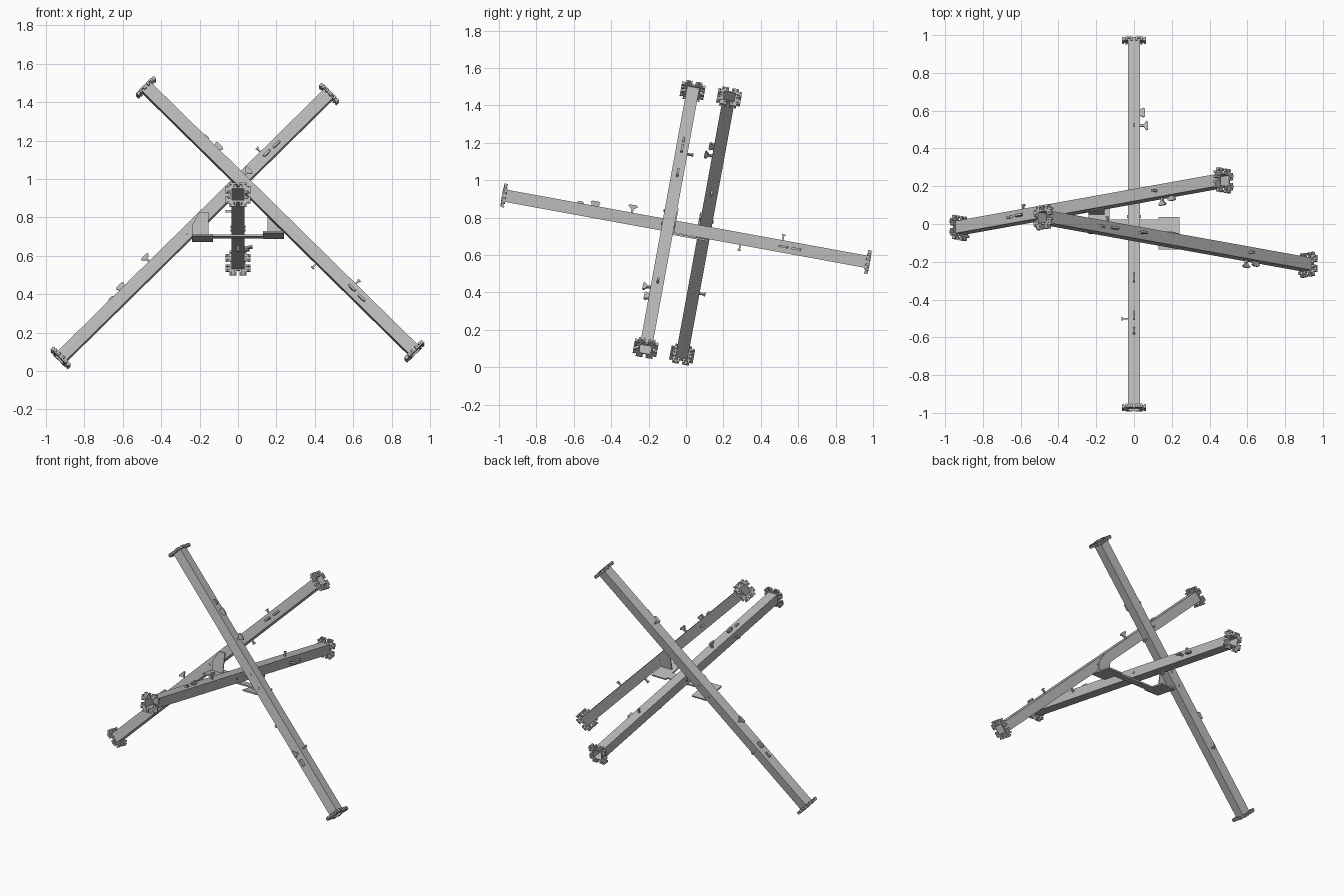
import bpy, bmesh
from mathutils import Vector, Matrix

cube = bpy.data.objects.get("Cube")
if cube:
    bpy.data.objects.remove(cube, do_unlink=True)

GREY = (0.5, 0.5, 0.5, 1)
steel = bpy.data.materials.new("light_grey_steel")
steel.use_nodes = True
steel.diffuse_color = GREY
steel.node_tree.nodes["Principled BSDF"].inputs["Base Color"].default_value = GREY

HALF = 0.033      # half width of a tube
LENGTH = 2.0


def frame(origin, x, y):
    """Matrix with the given x and y axes; z completes it."""
    x, y = Vector(x).normalized(), Vector(y).normalized()
    m = Matrix((x, y, x.cross(y))).transposed().to_4x4()
    m.translation = origin
    return m


def finish(name, bm, matrix):
    bmesh.ops.recalc_face_normals(bm, faces=bm.faces)
    mesh = bpy.data.meshes.new(name)
    bm.to_mesh(mesh)
    bm.free()
    mesh.materials.append(steel)
    ob = bpy.data.objects.new(name, mesh)
    ob.matrix_world = matrix
    bpy.context.collection.objects.link(ob)
    return ob


def prism(bm, points, depth, matrix=Matrix()):
    """Extrude an xy outline by depth, centred on z = 0."""
    face = bm.faces.new([bm.verts.new(matrix @ Vector((u, v, -depth / 2))) for u, v in points])
    out = bmesh.ops.extrude_face_region(bm, geom=[face])["geom"]
    move = matrix.to_3x3() @ Vector((0, 0, depth))
    bmesh.ops.translate(bm, vec=move, verts=[g for g in out if isinstance(g, bmesh.types.BMVert)])


def mirrored(half):
    return half + [(-u, v) for u, v in reversed(half)]


CLEAT = mirrored([(0.006, 0), (0.006, 0.018), (0.026, 0.034), (0.02, 0.042)])
HORN = mirrored([(0.018, 0), (0.026, 0.02), (0.016, 0.026)])
PEG = mirrored([(0.004, 0), (0.004, 0.024), (0.009, 0.024), (0.009, 0.032)])
LOW = mirrored([(0.02, 0), (0.012, 0.01)])
STUD = mirrored([(0.006, 0), (0.006, 0.018), (0.011, 0.022), (0.009, 0.031)])
BOLT = mirrored([(0.006, 0), (0.006, 0.005)])


def on_face(t, quarter, shift=0.0):
    """Spot at t along the tube on one of its four faces; quarter 0 is the top."""
    turn = Matrix.Rotation(quarter * 1.5707963, 4, 'X')
    return turn @ Matrix.Translation((t, HALF, shift))


def build_beam(name, centre, axis, up):
    m = frame(centre, axis, up)

    # hollow open tube
    bm = bmesh.new()
    bmesh.ops.create_cube(bm, size=1)
    bmesh.ops.scale(bm, vec=(LENGTH, HALF * 2, HALF * 2), verts=bm.verts)
    bmesh.ops.delete(bm, geom=[f for f in bm.faces if abs(f.normal.x) > 0.9], context='FACES')
    tube = finish(name + "_tube", bm, m)
    wall = tube.modifiers.new("wall", 'SOLIDIFY')
    wall.thickness = 0.004
    wall.offset = -1

    # cleats, horns and pegs along the tube
    bm = bmesh.new()
    for shape, t, quarter in ((CLEAT, -0.30, 0), (HORN, -0.50, 0), (LOW, -0.58, 0), (PEG, 0.52, 0),
                              (CLEAT, 0.53, 1), (HORN, 0.60, 1), (PEG, -0.51, 3), (PEG, 0.30, 2)):
        prism(bm, shape, 0.012, on_face(t, quarter))
    for t in (-0.06, 0.04):
        for quarter in (1, 3):
            prism(bm, BOLT, 0.012, on_face(t, quarter))
    finish(name + "_cleats", bm, m)

    # studded collars at both ends
    bm = bmesh.new()
    for end in (-1, 1):
        for quarter in range(4):
            prism(bm, mirrored([(0.006, 0), (0.006, 0.007)]), HALF * 2 + 0.014,
                  on_face(end * (LENGTH / 2 - 0.01), quarter))
            for shift in (-0.04, -0.014, 0.014, 0.04):
                spot = on_face(end * (LENGTH / 2 - 0.012), quarter, shift)
                prism(bm, STUD, 0.011, spot)
            # outward hooks lying in the plane of the collar
            for shift in (-0.028, 0.028):
                spot = on_face(end * (LENGTH / 2 - 0.006), quarter, shift)
                prism(bm, STUD, 0.008, spot @ Matrix.Rotation(1.5707963, 4, 'Y'))
    finish(name + "_collars", bm, m)


# three mutually square directions, tipped forward
TILT = 0.18
along = Vector((0, 0.9837, -TILT))
normal = Vector((0, TILT, 0.9837))
side = Vector((1, 0, 0))
rise_left = (normal + side).normalized()
rise_right = (normal - side).normalized()
hub = Vector((0, 0, 0.74))

build_beam("front_to_back_beam", hub, along, normal)
build_beam("rear_cross_beam", (-0.225, 0.105, 0.755), rise_left, rise_right)
build_beam("front_cross_beam", (0.22, -0.09, 0.79), -rise_right, rise_left)

# flat plate with two offset tabs under the hub
bm = bmesh.new()
half_plate = [(0.13, -0.03), (0.13, -0.13), (0.24, -0.13), (0.24, 0.045), (0.13, 0.045), (0.13, 0.03)]
prism(bm, half_plate + [(-u, -v) for u, v in half_plate], 0.01)
finish("hub_plate", bm, frame(hub - normal * 0.04, side, along))

# upright gussets fixing the tabs to the cross beams
GUSSET = [(0.155, -0.04), (0.24, -0.04), (0.24, 0.03), (0.2, 0.1), (0.155, 0.1)]
for name, sx in (("rear_gusset", -1), ("front_gusset", 1)):
    bm = bmesh.new()
    prism(bm, [(u * sx, v) for u, v in GUSSET], 0.007)
    finish(name, bm, frame(hub - along * sx * 0.062, side, normal))
